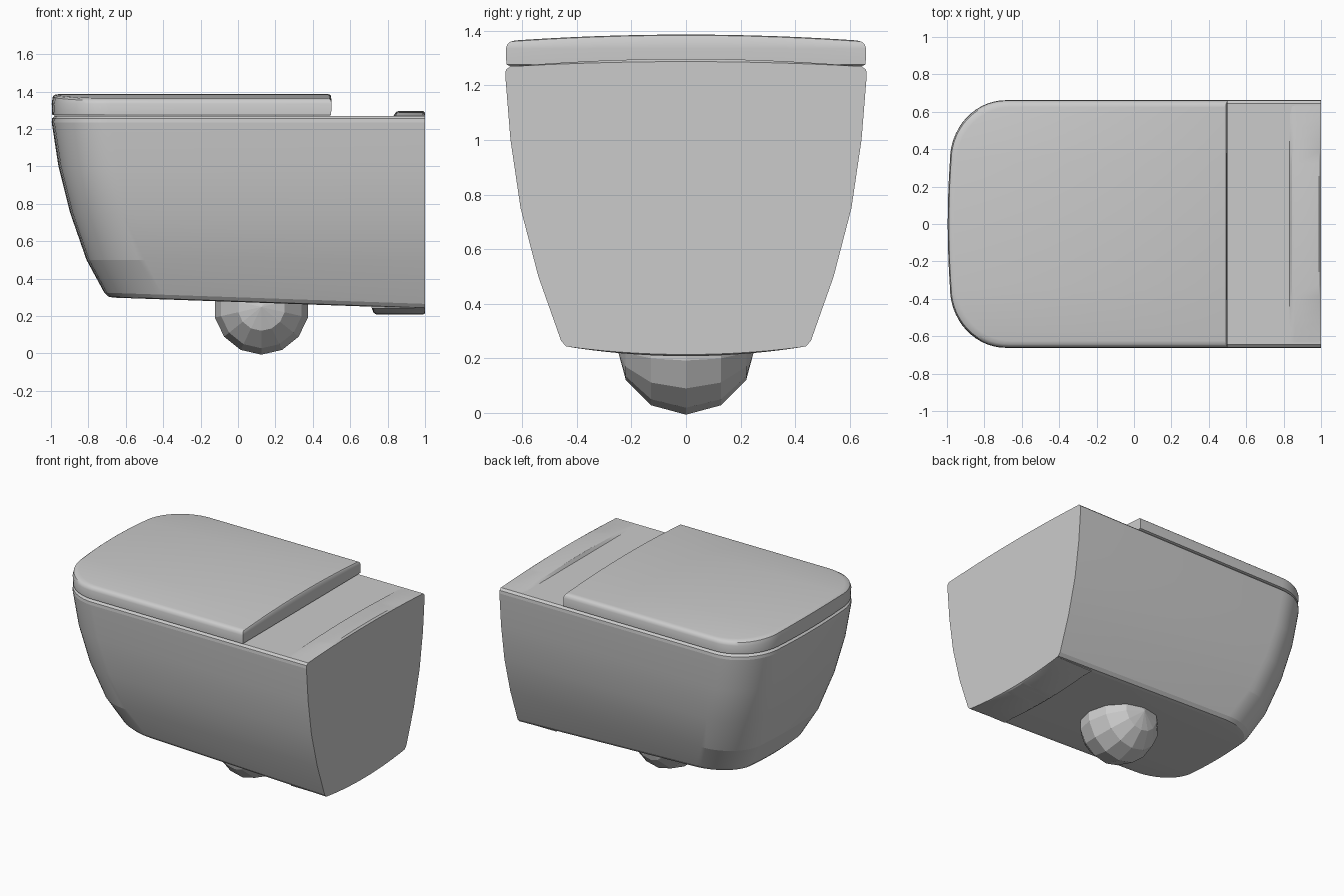
import bpy, bmesh, math

if "Cube" in bpy.data.objects:
    bpy.data.objects.remove(bpy.data.objects["Cube"])

CORNER, FRONT = 14, 10


def front_points(x0, w):
    """Plan outline from one side, round the bowed front, to the other side."""
    a, b, bow = 0.30, 0.32 * w / 0.66, 0.012
    half = w - b
    pts = []
    for k in range(CORNER):
        t = math.pi / 2 * k / CORNER
        pts.append((x0 + bow + a - a * math.sin(t), -half - b * math.cos(t)))
    for k in range(FRONT + 1):
        u = 2 * k / FRONT - 1
        pts.append((x0 + bow * u * u, half * u))
    return pts + [(x, -y) for x, y in reversed(pts[:CORNER])]


def finish(name, bm, angle):
    bmesh.ops.recalc_face_normals(bm, faces=bm.faces)
    me = bpy.data.meshes.new(name)
    bm.to_mesh(me)
    bm.free()
    ob = bpy.data.objects.new(name, me)
    bpy.context.collection.objects.link(ob)
    bpy.ops.object.select_all(action='DESELECT')
    ob.select_set(True)
    bpy.context.view_layer.objects.active = ob
    bpy.ops.object.shade_smooth_by_angle(angle=math.radians(angle))
    return ob


def walls(bm, rings):
    n = len(rings[0])
    for r, s in zip(rings, rings[1:]):
        for i in range(n):
            j = (i + 1) % n
            bm.faces.new((r[i], r[j], s[j], s[i]))


def shell(name, levels, angle):
    """Loft of (front x, half width, back x, height function) levels."""
    bm = bmesh.new()
    rings = []
    for x0, w, xb, zf in levels:
        f = front_points(x0, w)
        pts = f + [(xb, y) for x, y in reversed(f)]
        rings.append([bm.verts.new((x, y, zf(x, y))) for x, y in pts])
    walls(bm, rings)
    n = len(rings[0])
    for r in (rings[0], rings[-1]):
        for i in range(n // 2 - 1):
            bm.faces.new((r[i], r[i + 1], r[n - 2 - i], r[n - 1 - i]))
    return finish(name, bm, angle)


def flat(z):
    return lambda x, y: z


def tilted(dz):
    return lambda x, y: 0.275 - 0.035 * x + dz


def crowned(z):
    return lambda x, y: z + 0.024 * (1 - (y / 0.66) ** 2)


def ledge(name, w, z, inner_z, sections):
    """Curved raised strip; sections are (x, crown height)."""
    bm = bmesh.new()
    rings = []
    for x, h in sections:
        ring = [(w * (k / 10 - 1), z + h * (1 - (k / 10 - 1) ** 2)) for k in range(21)]
        ring += [(w * 0.95, inner_z), (-w * 0.95, inner_z)]
        rings.append([bm.verts.new((x, y, zz)) for y, zz in ring])
    walls(bm, rings)
    bm.faces.new(rings[0])
    bm.faces.new(rings[-1])
    return finish(name, bm, 30)


# bowl body, tapering downward in visible bands
shell("bowl_body", [
    (-0.665, 0.415, 1.0, tilted(0.0)),
    (-0.692, 0.440, 1.0, tilted(0.004)),
    (-0.715, 0.458, 1.0, tilted(0.025)),
    (-0.810, 0.541, 1.0, flat(0.50)),
    (-0.897, 0.606, 1.0, flat(0.75)),
    (-0.960, 0.643, 1.0, flat(1.00)),
    (-0.996, 0.662, 1.0, flat(1.235)),
    (-0.995, 0.660, 1.0, flat(1.256)),
    (-0.978, 0.645, 1.0, flat(1.270)),
], 8)

# closed lid with crowned top
shell("lid", [
    (-0.975, 0.645, 0.490, flat(1.271)),
    (-0.993, 0.658, 0.498, flat(1.276)),
    (-0.996, 0.660, 0.500, flat(1.335)),
    (-0.990, 0.654, 0.498, crowned(1.351)),
    (-0.979, 0.643, 0.492, crowned(1.359)),
    (-0.962, 0.626, 0.482, crowned(1.362)),
], 35)

# curved ledges at the wall end, above and below
ledge("rear_top_ledge", 0.645, 1.269, 1.22,
      [(0.83, 0.0), (0.845, 0.022), (0.86, 0.028), (0.988, 0.028), (1.0, 0.018)])
ledge("rear_bottom_ledge", 0.43, 0.242, 0.30,
      [(0.715, 0.0), (0.725, -0.025), (0.74, -0.034), (0.99, -0.034), (1.0, -0.028)])

# faceted drain bulb underneath
bpy.ops.mesh.primitive_uv_sphere_add(segments=14, ring_count=6, radius=0.255,
                                     location=(0.125, 0, 0.2486),
                                     rotation=(math.pi / 2, 0, 0))
bpy.context.object.name = "drain_bulb"
